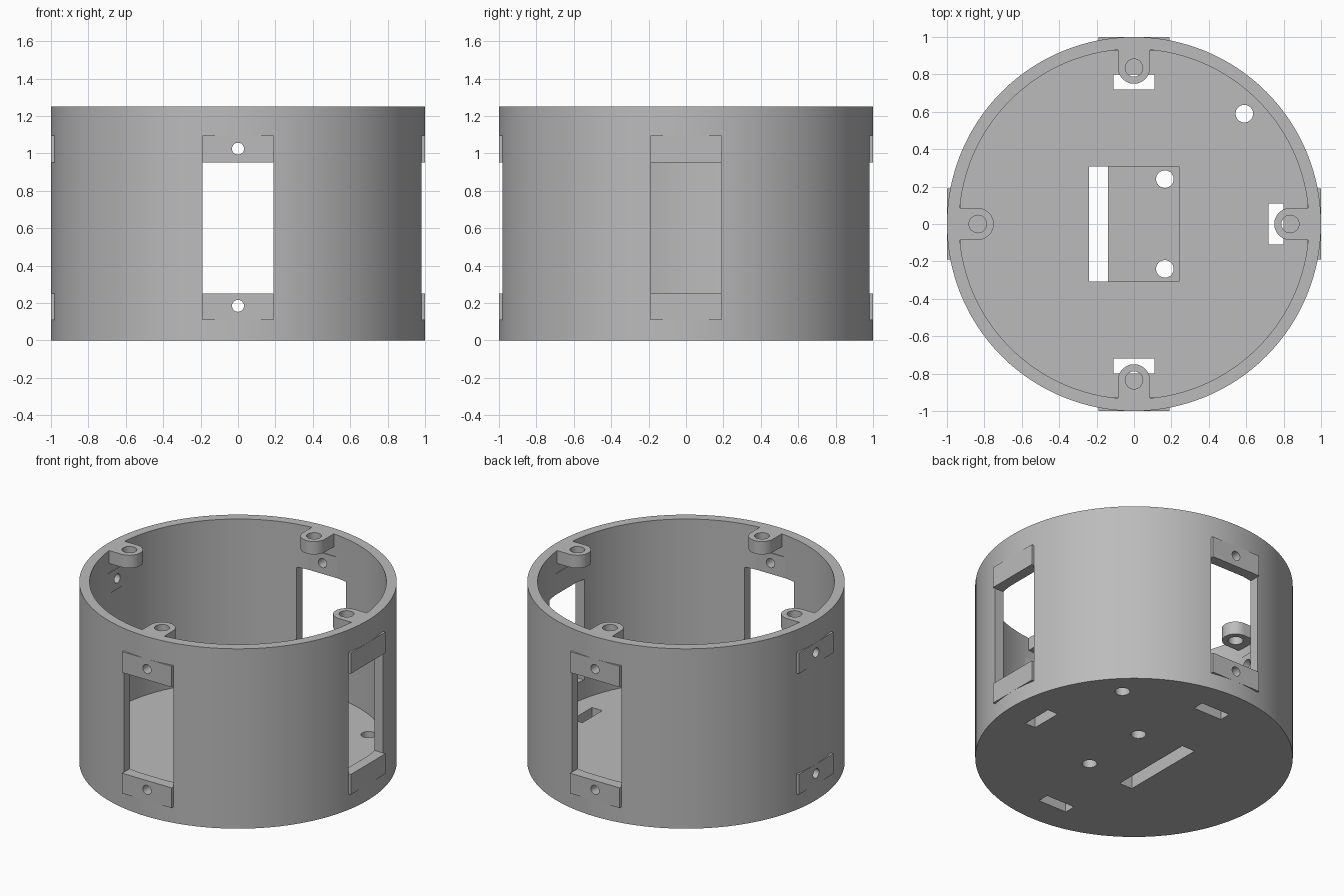
import bpy, bmesh, math
from mathutils import Matrix

if "Cube" in bpy.data.objects:
    bpy.data.objects.remove(bpy.data.objects["Cube"])

grey = bpy.data.materials.new("plain_grey")
grey.use_nodes = True
grey.diffuse_color = (0.5, 0.5, 0.5, 1)
grey.node_tree.nodes["Principled BSDF"].inputs["Base Color"].default_value = (0.5, 0.5, 0.5, 1)

HEIGHT, RADIUS, INNER, FLOOR = 1.25, 1.0, 0.935, 0.12
QUARTERS = [("left", 0), ("back", 90), ("right", 180), ("front", 270)]


def turn(deg):
    return Matrix.Rotation(math.radians(deg), 4, "Z")


def make(name, bm):
    bmesh.ops.recalc_face_normals(bm, faces=bm.faces)
    mesh = bpy.data.meshes.new(name)
    bm.to_mesh(mesh)
    bm.free()
    mesh.materials.append(grey)
    obj = bpy.data.objects.new(name, mesh)
    bpy.context.collection.objects.link(obj)
    return obj


def box(name, x, y, z, deg=0):
    """Box from (min, max) ranges, turned about the z axis."""
    bm = bmesh.new()
    bmesh.ops.create_cube(bm, size=1)
    size = Matrix.Diagonal((x[1] - x[0], y[1] - y[0], z[1] - z[0], 1))
    mid = Matrix.Translation((sum(x) / 2, sum(y) / 2, sum(z) / 2))
    bm.transform(turn(deg) @ mid @ size)
    return make(name, bm)


def rod(name, r, length, place, sides=32):
    bm = bmesh.new()
    bmesh.ops.create_cone(bm, cap_ends=True, segments=sides, radius1=r, radius2=r, depth=length)
    bm.transform(place)
    return make(name, bm)


def upright(name, r, x, y, z, deg=0, sides=32):
    place = turn(deg) @ Matrix.Translation((x, y, sum(z) / 2))
    return rod(name, r, z[1] - z[0], place, sides)


def cut(obj, cutters):
    """Subtract each cutter, bake the result and drop the cutters."""
    for c in cutters:
        c.hide_render = True
        mod = obj.modifiers.new("cut", "BOOLEAN")
        mod.operation, mod.solver, mod.object = "DIFFERENCE", "EXACT", c
    bpy.context.view_layer.update()
    graph = bpy.context.evaluated_depsgraph_get()
    mesh = bpy.data.meshes.new_from_object(obj.evaluated_get(graph))
    obj.modifiers.clear()
    obj.data = mesh
    for c in cutters:
        bpy.data.objects.remove(c)


def screw_hole(z, deg):
    place = turn(deg) @ Matrix.Translation((0.95, 0, z)) @ Matrix.Rotation(math.pi / 2, 4, "Y")
    return rod("screw_hole", 0.032, 0.3, place, 24)


# Cup-shaped housing
housing = upright("housing", RADIUS, 0, 0, (0, HEIGHT), sides=128)
cutters = [upright("cavity", INNER, 0, 0, (FLOOR, 2), sides=128)]

# Four windows, pad screw holes, floor slots and floor holes
for side, deg in QUARTERS:
    cutters.append(box("window", (0.8, 1.2), (-0.19, 0.19), (0.25, 0.95), deg))
    cutters.append(box("slot", (0.72, 0.80), (-0.11, 0.11), (-0.1, 0.3), deg))
    cutters.append(upright("floor_hole", 0.047, 0.59, 0.59, (-0.1, 0.3), deg))
    cutters += [screw_hole(z, deg) for z in (0.185, 1.025)]

# Central pocket with a through slot and two holes
cutters.append(box("pocket", (-0.24, 0.24), (-0.307, 0.307), (0.06, 0.3)))
cutters.append(box("pocket_slot", (-0.24, -0.14), (-0.307, 0.307), (-0.1, 0.2)))
for y in (-0.24, 0.24):
    cutters.append(upright("pocket_hole", 0.047, 0.165, y, (-0.1, 0.3)))
cut(housing, cutters)
parts = [housing]

# Flat mounting pads above and below each window
for side, deg in QUARTERS:
    for level, z in (("lower", (0.11, 0.25)), ("upper", (0.95, 1.095))):
        pad = box(f"{side}_{level}_pad", (0.928, RADIUS), (-0.19, 0.19), z, deg)
        cut(pad, [screw_hole(0.185 if level == "lower" else 1.025, deg)])
        parts.append(pad)

# Round-nosed lid bosses under the rim
for side, deg in QUARTERS:
    bm = bmesh.new()
    outline = [(0.95, -0.085), (0.95, 0.085)]
    for i in range(25):
        a = math.pi / 2 + math.pi * i / 24
        outline.append((0.835 + 0.085 * math.cos(a), 0.085 * math.sin(a)))
    face = bm.faces.new([bm.verts.new((x, y, HEIGHT - 0.09)) for x, y in outline])
    top = bmesh.ops.extrude_face_region(bm, geom=[face])["geom"]
    bmesh.ops.translate(bm, vec=(0, 0, 0.09), verts=[v for v in top if isinstance(v, bmesh.types.BMVert)])
    bm.transform(turn(deg))
    boss = make(f"{side}_lid_boss", bm)
    cut(boss, [upright("boss_hole", 0.047, 0.835, 0, (1, 1.5), deg)])
    parts.append(boss)

# Smooth curved walls, crisp edges
bpy.ops.object.select_all(action="DESELECT")
for obj in parts:
    obj.select_set(True)
bpy.context.view_layer.objects.active = housing
bpy.ops.object.shade_smooth_by_angle(angle=math.radians(30))
